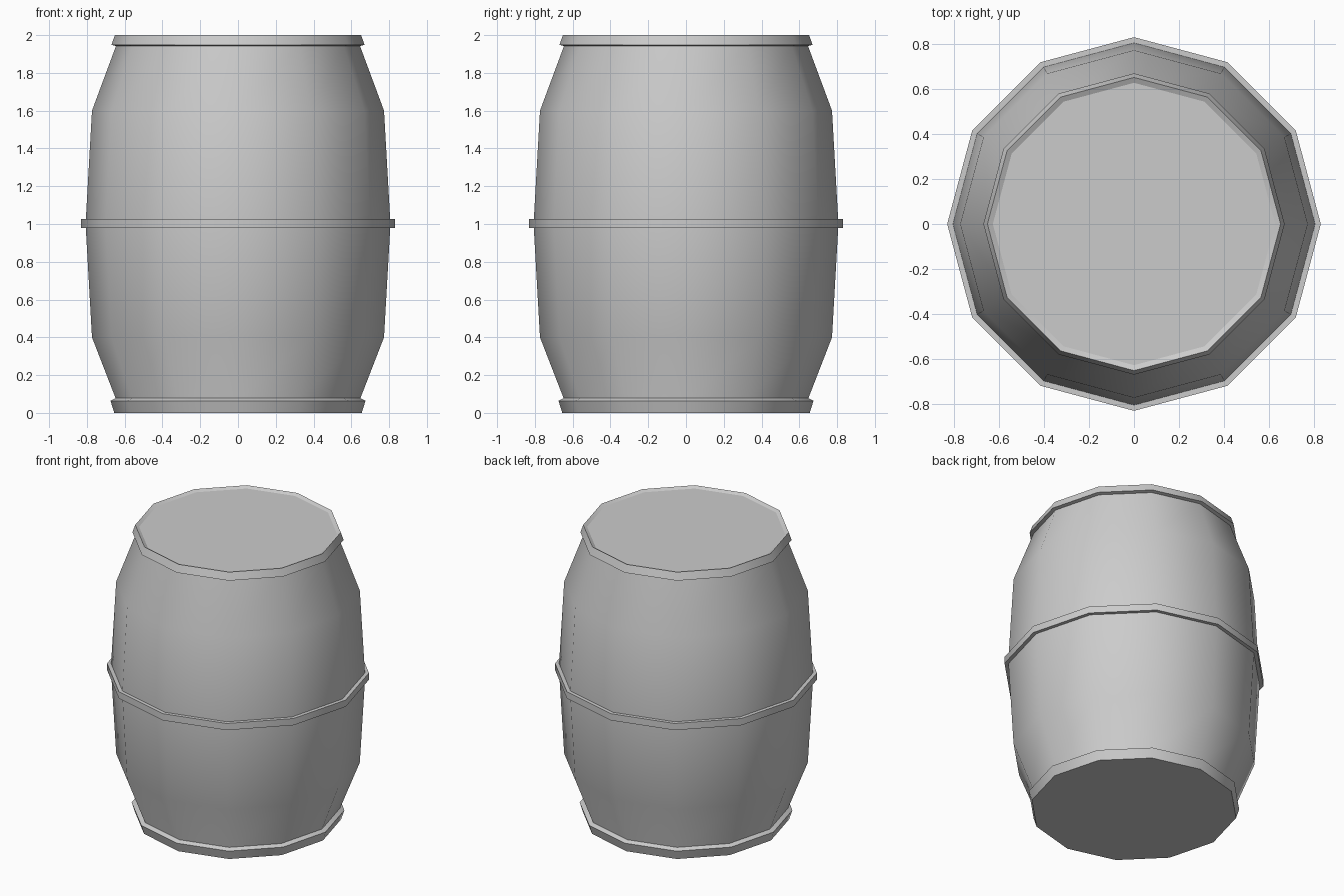
import bpy, bmesh, math

if "Cube" in bpy.data.objects:
    bpy.data.objects.remove(bpy.data.objects["Cube"])

SIDES = 12


def lathe(name, profile, closed):
    """Revolve (radius, z) points; closed makes a hoop, otherwise both ends are capped."""
    bm = bmesh.new()
    rings = []
    for r, z in profile:
        rings.append([bm.verts.new((r * math.cos(a), r * math.sin(a), z))
                      for a in (2 * math.pi * i / SIDES for i in range(SIDES))])
    pairs = list(zip(rings, rings[1:]))
    if closed:
        pairs.append((rings[-1], rings[0]))
    else:
        bm.faces.new(rings[0][::-1])
        bm.faces.new(rings[-1])
    for a, b in pairs:
        for i in range(SIDES):
            j = (i + 1) % SIDES
            bm.faces.new((a[i], a[j], b[j], b[i]))
    bmesh.ops.recalc_face_normals(bm, faces=bm.faces)
    mesh = bpy.data.meshes.new(name)
    bm.to_mesh(mesh)
    bm.free()
    obj = bpy.data.objects.new(name, mesh)
    bpy.context.collection.objects.link(obj)
    bpy.ops.object.select_all(action='DESELECT')
    obj.select_set(True)
    bpy.context.view_layer.objects.active = obj
    bpy.ops.object.shade_smooth_by_angle(angle=math.radians(32))
    return obj


# Bulging barrel body with capped ends
lathe("barrel_body", [(0.645, 0), (0.645, 0.07), (0.773, 0.40), (0.807, 1.0),
                      (0.773, 1.60), (0.645, 1.945), (0.64, 1.988)], False)

# Flared bottom hoop
lathe("bottom_hoop", [(0.64, 0), (0.655, 0), (0.675, 0.064),
                      (0.648, 0.078), (0.64, 0.07)], True)

# Straight middle hoop
lathe("middle_hoop", [(0.79, 0.98), (0.831, 0.98), (0.831, 1.027), (0.79, 1.027)], True)

# Top hoop, sloping in to the slightly sunken lid
lathe("top_hoop", [(0.635, 1.94), (0.67, 1.948), (0.652, 2.0),
                   (0.626, 1.987), (0.626, 1.95)], True)
